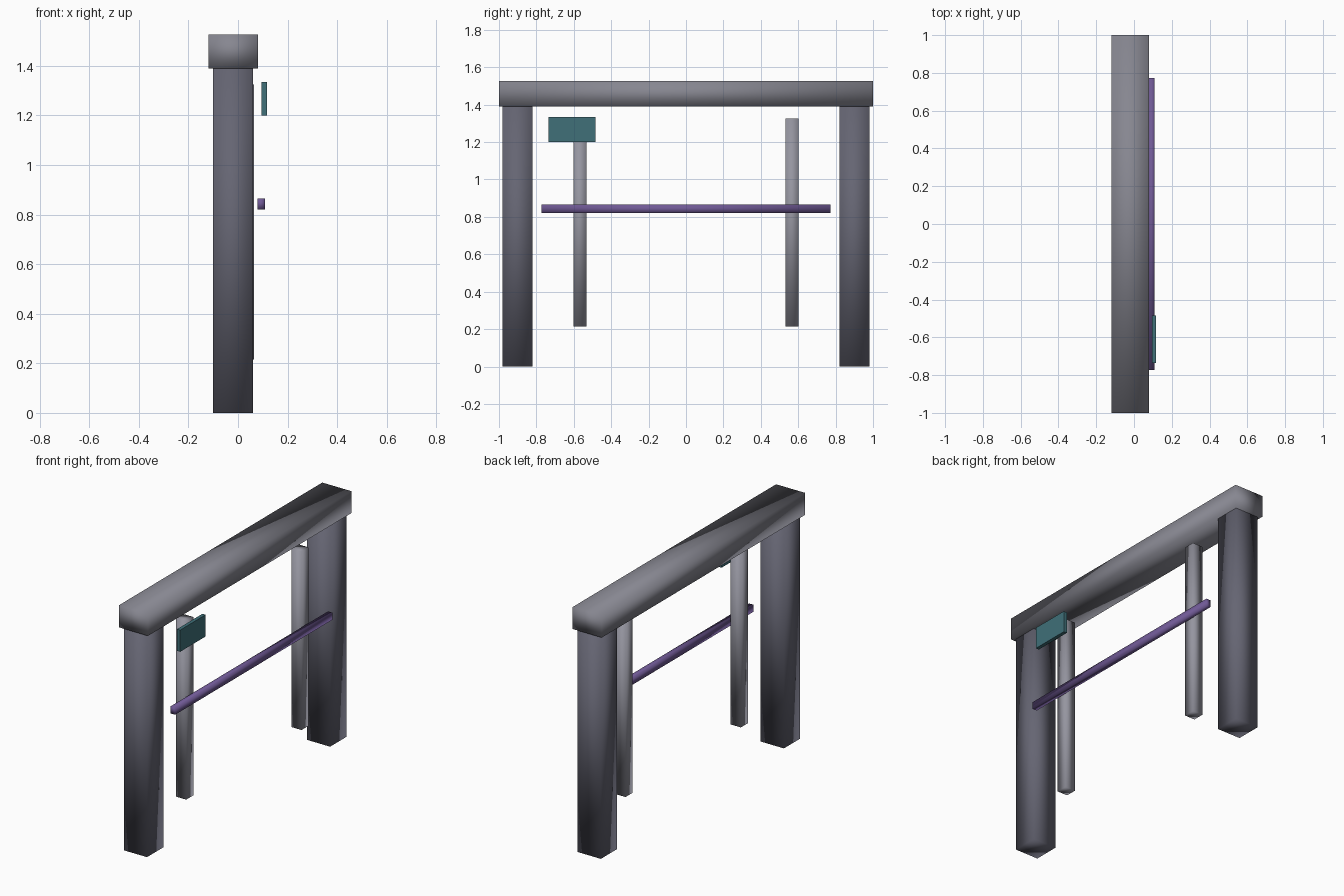
import bpy

if "Cube" in bpy.data.objects:
    bpy.data.objects.remove(bpy.data.objects["Cube"])


def material(name, rgb):
    m = bpy.data.materials.new(name)
    m.diffuse_color = (*rgb, 1)
    m.use_nodes = True
    m.node_tree.nodes["Principled BSDF"].inputs["Base Color"].default_value = m.diffuse_color
    return m


def box(name, lo, hi, mat, smooth=True):
    """Box between two opposite corners."""
    mid = [(a + b) / 2 for a, b in zip(lo, hi)]
    bpy.ops.mesh.primitive_cube_add(size=1, location=mid)
    ob = bpy.context.object
    ob.name = name
    ob.scale = [b - a for a, b in zip(lo, hi)]
    bpy.ops.object.transform_apply(location=False, rotation=False, scale=True)
    if smooth:
        bpy.ops.object.shade_smooth()
    ob.data.materials.append(mat)
    return ob


dark = material("dark_grey", (0.13, 0.13, 0.17))
grey = material("mid_grey", (0.24, 0.24, 0.28))
light = material("light_grey", (0.30, 0.30, 0.35))
purple = material("purple", (0.16, 0.10, 0.30))
teal = material("teal", (0.05, 0.16, 0.19))

# Outer posts and slim handle rods, mirrored across y
for side, s in (("front", -1), ("back", 1)):
    for name, x0, x1, y, w, z0, z1, mat in (
        ("post", -0.10, 0.06, 0.90, 0.16, 0.0, 1.39, dark),
        ("door_handle", -0.005, 0.065, 0.567, 0.07, 0.215, 1.325, light),
    ):
        box(f"{side}_{name}", (x0, s * y - w / 2, z0), (x1, s * y + w / 2, z1), mat)

# Top lintel
box("lintel", (-0.12, -1, 1.39), (0.08, 1, 1.527), grey)

# Horizontal push bar
box("push_bar", (0.078, -0.773, 0.82), (0.108, 0.773, 0.865), purple)

# Small plate near the top of the front rod
box("plate", (0.095, -0.735, 1.20), (0.117, -0.485, 1.335), teal, smooth=False)
